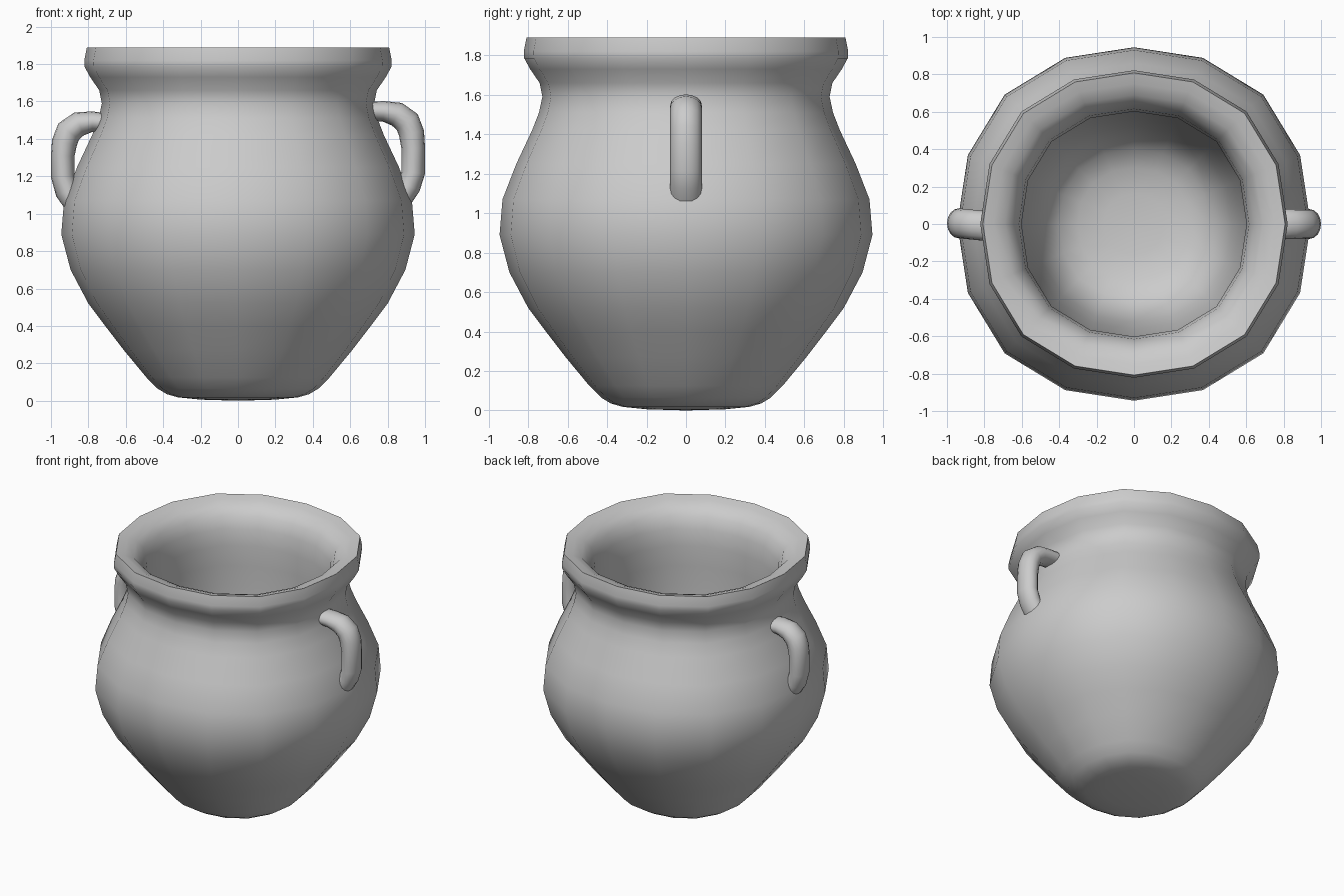
import bpy, bmesh, math
from mathutils import Vector

if "Cube" in bpy.data.objects:
    bpy.data.objects.remove(bpy.data.objects["Cube"])


def finish(name, bm, angle):
    bmesh.ops.recalc_face_normals(bm, faces=bm.faces)
    mesh = bpy.data.meshes.new(name)
    bm.to_mesh(mesh)
    bm.free()
    ob = bpy.data.objects.new(name, mesh)
    bpy.context.collection.objects.link(ob)
    bpy.ops.object.select_all(action='DESELECT')
    ob.select_set(True)
    bpy.context.view_layer.objects.active = ob
    bpy.ops.object.shade_smooth_by_angle(angle=math.radians(angle))
    return ob


def lathe(name, profile, sides, bulge):
    """Turn a profile, a little fuller on the diagonals; ends lie on the axis."""
    bm = bmesh.new()
    rings = []
    for r, z in profile:
        if r == 0:
            rings.append([bm.verts.new((0, 0, z))] * sides)
            continue
        ring = []
        for i in range(sides):
            a = i * math.tau / sides
            f = r * (1 + bulge * math.sin(2 * a) ** 2)
            ring.append(bm.verts.new((f * math.cos(a), f * math.sin(a), z)))
        rings.append(ring)
    for a, b in zip(rings, rings[1:]):
        for i in range(sides):
            j = (i + 1) % sides
            bm.faces.new(list(dict.fromkeys((a[i], a[j], b[j], b[i]))))
    return finish(name, bm, 70)


def handle(name, path, skew=0.0, sides=16):
    """Sweep an oval section along an x-z path."""
    bm = bmesh.new()
    pts = [Vector((x, 0, z)) for x, z in path]
    rings = []
    for k, p in enumerate(pts):
        t = (pts[min(k + 1, len(pts) - 1)] - pts[max(k - 1, 0)]).normalized()
        n = Vector((-t.z, 0, t.x))
        thick = (0.05, 0.055, 0.066, 0.07, 0.068)[min(k, 4)] if k < 5 else 0.063
        ring = []
        for i in range(sides):
            a = i * math.tau / sides
            v = p + n * thick * math.cos(a)
            v.y = 0.08 * math.sin(a) - skew * (p.x + 0.9)
            ring.append(bm.verts.new(v))
        rings.append(ring)
    for a, b in zip(rings, rings[1:]):
        for i in range(sides):
            j = (i + 1) % sides
            bm.faces.new((a[i], a[j], b[j], b[i]))
    bm.faces.new(rings[0])
    bm.faces.new(rings[-1])
    return finish(name, bm, 60)


# Pot: outer wall, flared lip, then thick inner wall down to a rounded floor
outer = [(0, 0), (0.2, 0.006), (0.32, 0.018), (0.38, 0.035), (0.43, 0.065),
         (0.49, 0.125), (0.61, 0.27), (0.71, 0.40), (0.80, 0.52), (0.895, 0.70),
         (0.945, 0.89), (0.93, 1.07), (0.86, 1.25), (0.78, 1.42), (0.745, 1.51),
         (0.728, 1.59), (0.742, 1.66), (0.79, 1.73), (0.82, 1.785),
         (0.822, 1.82), (0.808, 1.89)]
inner = [(0.797, 1.887), (0.75, 1.875), (0.69, 1.85), (0.645, 1.80), (0.615, 1.72),
         (0.602, 1.6), (0.605, 1.45), (0.608, 1.3), (0.605, 1.1), (0.59, 0.9),
         (0.565, 0.65), (0.525, 0.42), (0.47, 0.27), (0.40, 0.19), (0.30, 0.14),
         (0.16, 0.12), (0, 0.115)]
lathe("pot", outer + inner, 16, 0.035)

# Handles: the right one sits slightly higher than the left
handle("handle_right", [(0.68, 1.55), (0.78, 1.547), (0.85, 1.532), (0.905, 1.49),
                        (0.928, 1.43), (0.937, 1.35), (0.937, 1.22),
                        (0.915, 1.15), (0.865, 1.075)])
handle("handle_left", [(-0.68, 1.485), (-0.78, 1.492), (-0.85, 1.48), (-0.905, 1.44),
                       (-0.928, 1.38), (-0.937, 1.31), (-0.937, 1.20),
                       (-0.915, 1.12), (-0.865, 1.05)], skew=0.1)
